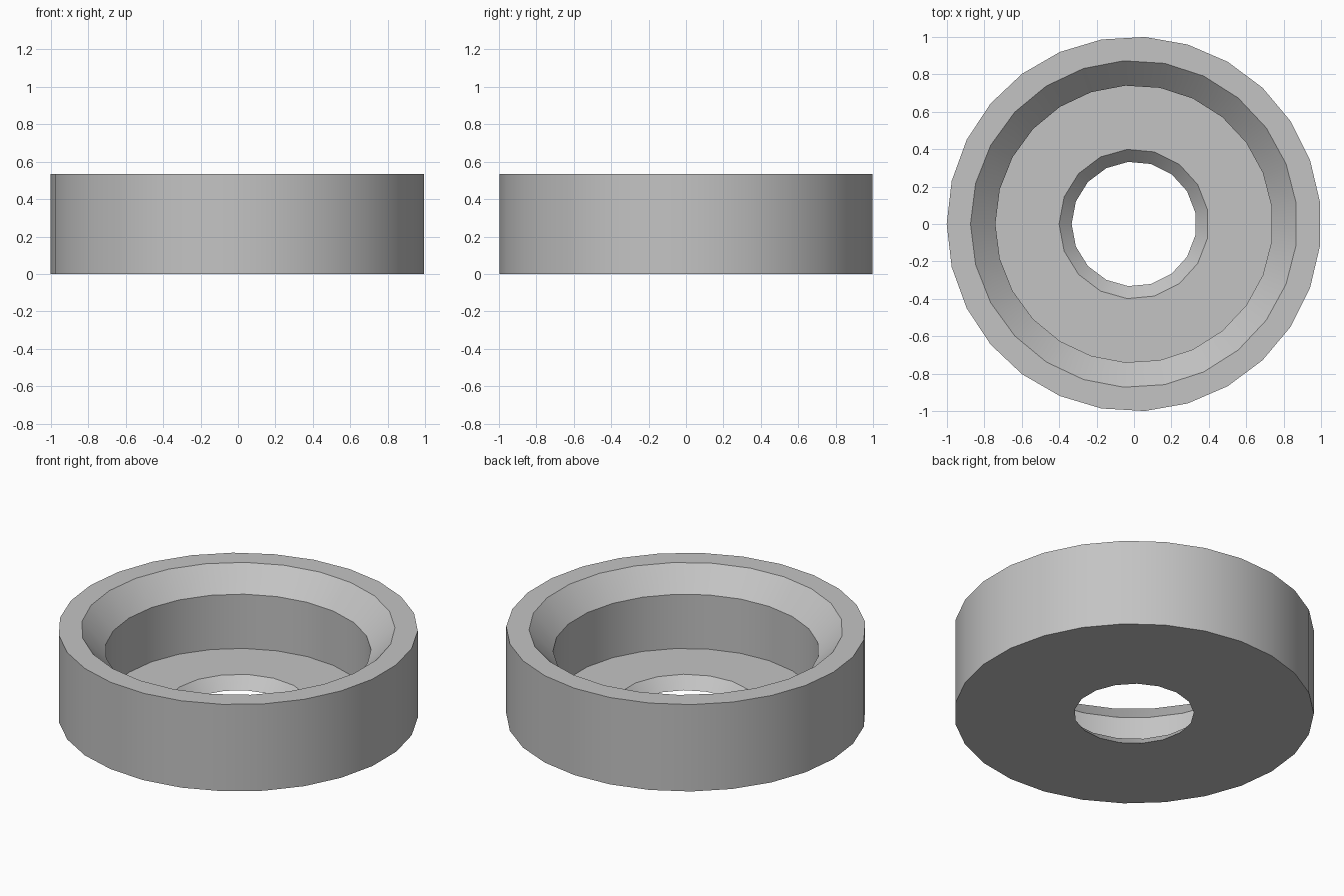
import bpy
import bmesh
from math import pi, cos, sin, radians

cube = bpy.data.objects.get("Cube")
if cube:
    bpy.data.objects.remove(cube)

# Plain grey material
grey = bpy.data.materials.new("plain_grey")
grey.use_nodes = True
colour = (0.55, 0.55, 0.55, 1)
grey.diffuse_color = colour
grey.node_tree.nodes["Principled BSDF"].inputs["Base Color"].default_value = colour

bm = bmesh.new()


def ring(radius, z, sides):
    """Closed loop of edges whose first corner points to -x."""
    verts = []
    for i in range(sides):
        a = pi + 2 * pi * i / sides
        verts.append(bm.verts.new((radius * cos(a), radius * sin(a), z)))
    return [bm.edges.new((verts[i - 1], verts[i])) for i in range(sides)]


# Cross-section rings: outer wall, chamfered rim, recess, countersunk hole
HEIGHT, CHAMFER_Z, FLOOR_Z = 0.533, 0.4, 0.067
rings = [
    ring(1.0, 0, 27),
    ring(1.0, HEIGHT, 27),
    ring(0.873, HEIGHT, 25),
    ring(0.74, CHAMFER_Z, 25),
    ring(0.74, FLOOR_Z, 25),
    ring(0.4, FLOOR_Z, 17),
    ring(0.333, 0, 17),
]

# Walls join equal rings; flat annuli fill between rings on one level
for i, lower in enumerate(rings):
    upper = rings[(i + 1) % len(rings)]
    if len(lower) == len(upper):
        n = len(lower)
        for k in range(n):
            a, b = lower[k].verts
            c, d = upper[k].verts
            bm.faces.new((a, b, d, c))
    else:
        bmesh.ops.triangle_fill(bm, edges=lower + upper, use_beauty=True)

bmesh.ops.recalc_face_normals(bm, faces=bm.faces)
mesh = bpy.data.meshes.new("recessed_ring")
bm.to_mesh(mesh)
bm.free()
mesh.materials.append(grey)

body = bpy.data.objects.new("recessed_ring", mesh)
bpy.context.collection.objects.link(body)
bpy.ops.object.select_all(action="DESELECT")
body.select_set(True)
bpy.context.view_layer.objects.active = body
bpy.ops.object.shade_smooth_by_angle(angle=radians(30))
